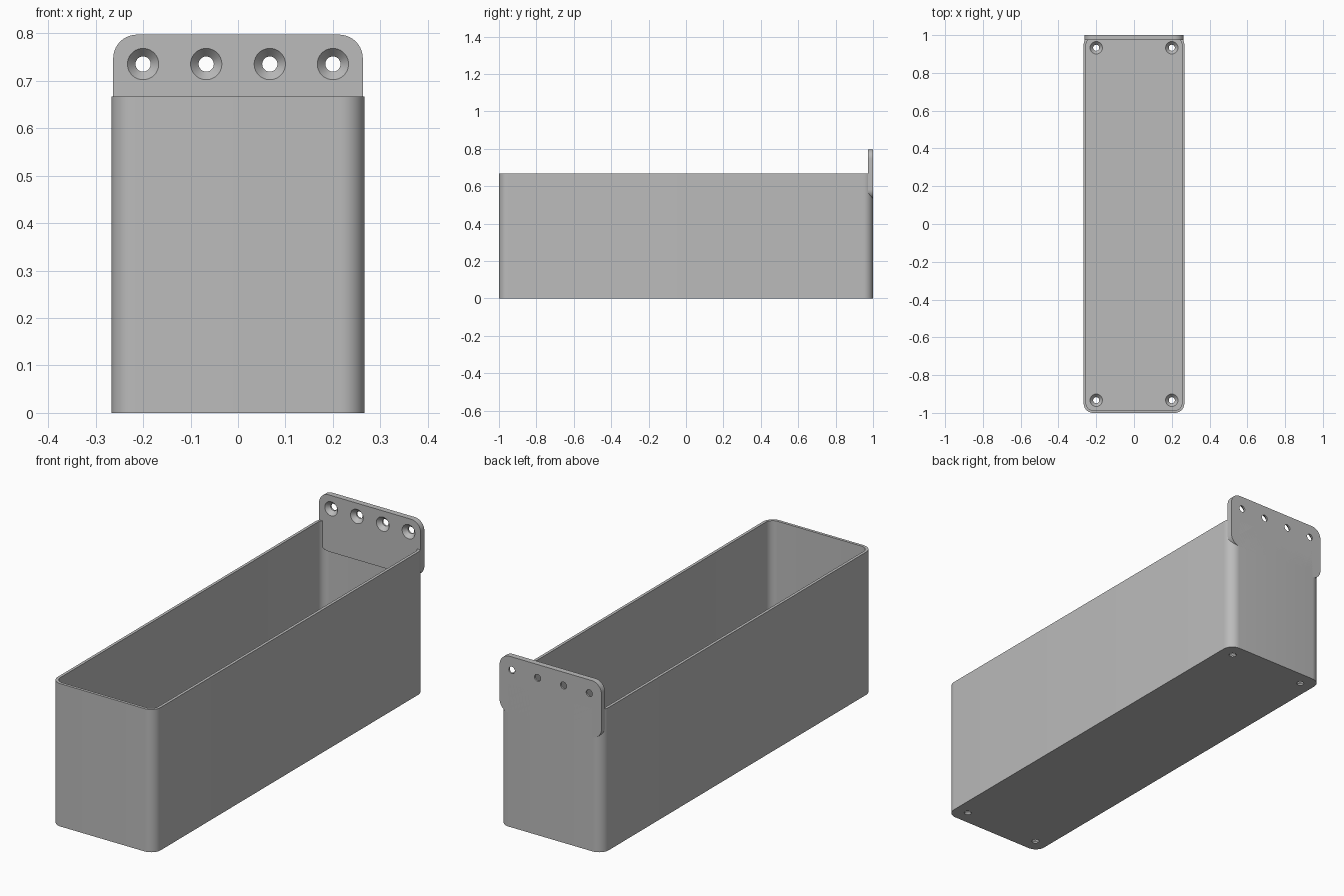
import bpy, bmesh, math
from mathutils import Matrix, Vector

cube = bpy.data.objects.get("Cube")
if cube:
    bpy.data.objects.remove(cube, do_unlink=True)

WIDTH, LENGTH, HEIGHT = 0.533, 2.0, 0.667
WALL, THICK, RADIUS = 0.0133, 0.0267, 0.05

grey = bpy.data.materials.new("mid grey")
grey.use_nodes = True
colour = (0.5, 0.5, 0.5, 1)
grey.diffuse_color = colour
grey.node_tree.nodes["Principled BSDF"].inputs["Base Color"].default_value = colour


def ring(w, h, r, z, centre=(0, 0), steps=10):
    """Rounded rectangle outline at height z; a circle when w = h = 2r."""
    points = []
    for i, (sx, sy) in enumerate([(1, 1), (-1, 1), (-1, -1), (1, -1)]):
        for k in range(steps + 1):
            a = math.pi / 2 * (i + k / steps)
            p = Vector((centre[0] + sx * (w / 2 - r) + r * math.cos(a),
                        centre[1] + sy * (h / 2 - r) + r * math.sin(a), z))
            if not points or (p - points[-1]).length > 1e-6:
                points.append(p)
    if (points[0] - points[-1]).length < 1e-6:
        points.pop()
    return points


def loft(bm, rings):
    """Closed solid through matching rings, listed from bottom to top."""
    loops = [[bm.verts.new(p) for p in points] for points in rings]
    n = len(loops[0])
    bm.faces.new(loops[0][::-1])
    bm.faces.new(loops[-1])
    for low, high in zip(loops, loops[1:]):
        for i in range(n):
            j = (i + 1) % n
            bm.faces.new((low[i], low[j], high[j], high[i]))


def solid(name, *ring_sets):
    bm = bmesh.new()
    for rings in ring_sets:
        loft(bm, rings)
    mesh = bpy.data.meshes.new(name)
    bm.to_mesh(mesh)
    bm.free()
    mesh.materials.append(grey)
    ob = bpy.data.objects.new(name, mesh)
    bpy.context.collection.objects.link(ob)
    return ob


def countersink(centre):
    """Screw hole with a conical seat that is wide at the THICK face."""
    small, wide = 0.016, 0.033
    stations = [(small, -0.01), (small, THICK - 0.019), (wide, THICK), (wide, THICK + 0.01)]
    return [ring(2 * r, 2 * r, r, z, centre) for r, z in stations]


def activate(ob):
    bpy.ops.object.select_all(action='DESELECT')
    ob.select_set(True)
    bpy.context.view_layer.objects.active = ob


def cut(ob, cutter):
    activate(ob)
    mod = ob.modifiers.new("cut", 'BOOLEAN')
    mod.operation = 'DIFFERENCE'
    mod.solver = 'EXACT'
    mod.object = cutter
    bpy.ops.object.modifier_apply(modifier=mod.name)
    bpy.data.objects.remove(cutter, do_unlink=True)


# Open tray: rounded outer block, hollowed, with four screw holes in the floor
tray = solid("tray", [ring(WIDTH, LENGTH, RADIUS, z) for z in (0, HEIGHT)])
cut(tray, solid("cavity", [ring(WIDTH - 2 * WALL, LENGTH - 2 * WALL, RADIUS - WALL, z)
                           for z in (THICK, HEIGHT + 0.1)]))
cut(tray, solid("floor_holes", *[countersink((x, y)) for x in (-0.2, 0.2)
                                 for y in (-0.933, 0.933)]))

# Rear mounting plate: drawn flat, drilled, then stood up flush with the back
low, high = 0.532, 0.797
plate = solid("mounting_plate", [ring(0.526, high - low, RADIUS, z, (0, (low + high) / 2))
                                 for z in (0, THICK)])
cut(plate, solid("plate_holes", *[countersink((x, 0.735))
                                  for x in (-0.2, -0.067, 0.067, 0.2)]))
plate.data.transform(Matrix.Translation((0, LENGTH / 2, 0)) @ Matrix.Rotation(math.pi / 2, 4, 'X'))

# Smooth the rounded corners and keep the rims crisp
for ob in (tray, plate):
    activate(ob)
    bpy.ops.object.shade_smooth_by_angle(angle=math.radians(30))
